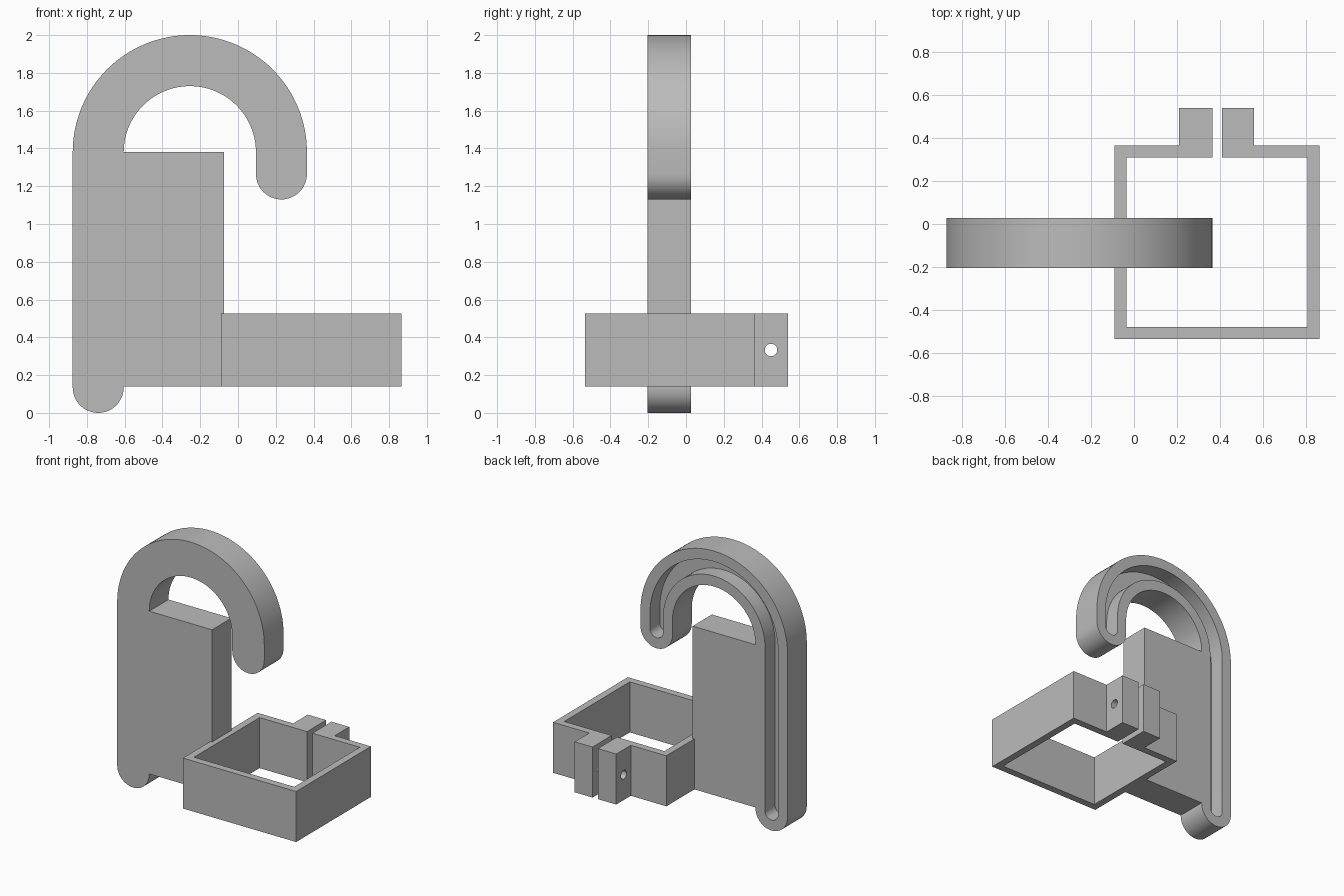
import bpy, bmesh, math

cube = bpy.data.objects.get("Cube")
if cube:
    bpy.data.objects.remove(cube, do_unlink=True)

grey = bpy.data.materials.new("plain grey")
grey.use_nodes = True
colour = (0.5, 0.5, 0.5, 1)
grey.diffuse_color = colour
grey.node_tree.nodes["Principled BSDF"].inputs["Base Color"].default_value = colour

# Shared sizes
FRONT, BACK = -0.205, 0.027
CX, CZ, BEND = -0.255, 1.38, 0.485     # centre and middle radius of the hook bend
FOOT_Z, TIP_Z = 0.135, 1.265           # centres of the rounded ends
HALF, GROOVE, DEPTH = 0.135, 0.055, 0.12
LOW, HIGH = 0.14, 0.525                # clamp height range


def finish(name, bm):
    bmesh.ops.recalc_face_normals(bm, faces=bm.faces[:])
    mesh = bpy.data.meshes.new(name)
    bm.to_mesh(mesh)
    bm.free()
    obj = bpy.data.objects.new(name, mesh)
    bpy.context.collection.objects.link(obj)
    mesh.materials.append(grey)
    return obj


def select(obj):
    bpy.ops.object.select_all(action='DESELECT')
    obj.select_set(True)
    bpy.context.view_layer.objects.active = obj


def arc(x, z, radius, start, end, steps):
    angles = [math.radians(start + (end - start) * i / steps) for i in range(steps + 1)]
    return [(x + radius * math.cos(a), z + radius * math.sin(a)) for a in angles]


def hook_outline(half):
    """Outline of a cane shape with rounded ends and the given half width."""
    return (arc(CX, CZ, BEND + half, 180, 0, 64)
            + arc(CX + BEND, TIP_Z, half, 0, -180, 24)
            + arc(CX, CZ, BEND - half, 0, 180, 64)
            + arc(CX - BEND, FOOT_Z, half, 0, -180, 24))


def bridge(bm, a, b):
    for i in range(len(a)):
        j = (i + 1) % len(a)
        bm.faces.new((a[i], a[j], b[j], b[i]))


# Hook with a groove sunk into its back
bm = bmesh.new()
loops = [[bm.verts.new((x, y, z)) for x, z in hook_outline(half)]
         for half, y in ((HALF, FRONT), (HALF, BACK), (GROOVE, BACK), (GROOVE, BACK - DEPTH))]
for a, b in zip(loops, loops[1:]):
    bridge(bm, a, b)
bm.faces.new(loops[0])
bm.faces.new(loops[-1])
hook = finish("hook", bm)
select(hook)
bpy.ops.object.shade_smooth_by_angle(angle=math.radians(30))

# Plate joining the hook to the clamp
bm = bmesh.new()
bmesh.ops.create_cube(bm, size=1)
left, right = CX - BEND + HALF, -0.075
for v in bm.verts:
    v.co = (left if v.co.x < 0 else right,
            FRONT if v.co.y < 0 else BACK,
            LOW if v.co.z < 0 else CZ)
finish("plate", bm)

# Square clamp, split at the back between two tabs
profile = [(0.365, 0.31), (-0.035, 0.31), (-0.035, -0.48), (0.81, -0.48),
           (0.81, 0.31), (0.41, 0.31), (0.41, 0.54), (0.56, 0.54),
           (0.56, 0.365), (0.865, 0.365), (0.865, -0.535), (-0.09, -0.535),
           (-0.09, 0.365), (0.21, 0.365), (0.21, 0.54), (0.365, 0.54)]
bm = bmesh.new()
rings = [[bm.verts.new((x, y, z)) for x, y in profile] for z in (LOW, HIGH)]
bridge(bm, *rings)
for ring in rings:
    bm.faces.new(ring)
clamp = finish("clamp", bm)

# Bolt hole through both tabs
bpy.ops.mesh.primitive_cylinder_add(vertices=32, radius=0.033, depth=0.6,
                                    location=(0.385, 0.45, 0.333),
                                    rotation=(0, math.pi / 2, 0))
cutter = bpy.context.object
cutter.name = "bolt_hole_cutter"
cutter.hide_render = True
cut = clamp.modifiers.new("bolt hole", 'BOOLEAN')
cut.operation = 'DIFFERENCE'
cut.solver = 'EXACT'
cut.object = cutter
select(clamp)
bpy.ops.object.modifier_apply(modifier=cut.name)
bpy.data.objects.remove(cutter, do_unlink=True)
select(clamp)
bpy.ops.object.shade_smooth_by_angle(angle=math.radians(30))
